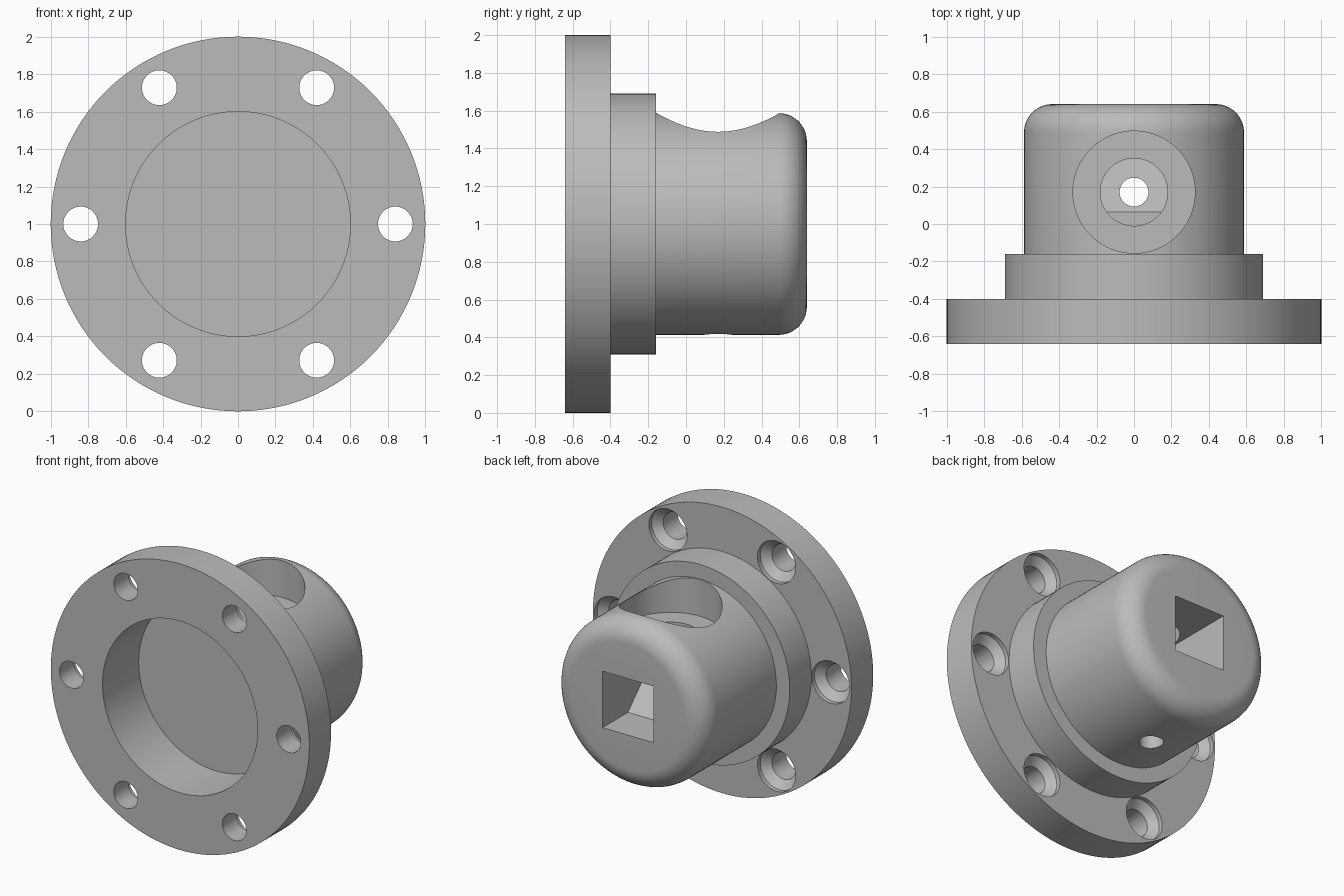
import bpy, bmesh, math
from mathutils import Matrix, Vector

if "Cube" in bpy.data.objects:
    bpy.data.objects.remove(bpy.data.objects["Cube"], do_unlink=True)

CENTRE = Vector((0, 0, 1))
ALONG_Y = Matrix.Rotation(-math.pi / 2, 4, 'X')   # turns the lathe axis from z to y


def finish(name, bm):
    bmesh.ops.remove_doubles(bm, verts=bm.verts, dist=1e-5)
    bmesh.ops.recalc_face_normals(bm, faces=bm.faces)
    mesh = bpy.data.meshes.new(name)
    bm.to_mesh(mesh)
    bm.free()
    obj = bpy.data.objects.new(name, mesh)
    bpy.context.collection.objects.link(obj)
    return obj


def lathe(name, profile, place, sides=96):
    """Solid of revolution from (radius, height) points, closed on the axis."""
    bm = bmesh.new()
    points = [(0, profile[0][1])] + profile + [(0, profile[-1][1])]
    verts = [bm.verts.new((r, 0, h)) for r, h in points]
    edges = [bm.edges.new(pair) for pair in zip(verts, verts[1:])]
    bmesh.ops.spin(bm, geom=verts + edges, cent=(0, 0, 0), axis=(0, 0, 1),
                   angle=2 * math.pi, steps=sides)
    bmesh.ops.remove_doubles(bm, verts=bm.verts, dist=1e-5)
    bm.transform(place)
    return finish(name, bm)


def cut(target, cutter):
    mod = target.modifiers.new(cutter.name, 'BOOLEAN')
    mod.operation, mod.solver, mod.object = 'DIFFERENCE', 'EXACT', cutter
    bpy.context.view_layer.objects.active = target
    bpy.ops.object.modifier_apply(modifier=mod.name)
    bpy.data.objects.remove(cutter, do_unlink=True)


# Flange, collar and rounded body with the front bore in one turned profile
FRONT, BACK = -0.64, 0.64
FILLET, BODY = 0.15, 0.587
profile = [(0.6, -0.24), (0.6, FRONT), (1, FRONT), (1, -0.4),
           (0.69, -0.4), (0.69, -0.16), (BODY, -0.16)]
for i in range(13):
    a = math.pi / 2 * i / 12
    profile.append((BODY - FILLET + FILLET * math.cos(a),
                    BACK - FILLET + FILLET * math.sin(a)))
axis = Matrix.Translation(CENTRE) @ ALONG_Y
body = lathe("flanged_body", profile, axis, 128)

# Six countersunk bolt holes
bolt = [(0.093, FRONT - 0.1), (0.093, -0.48), (0.147, -0.43), (0.147, -0.3)]
for k in range(6):
    a = k * math.pi / 3
    offset = Vector((0.84 * math.cos(a), 0, 0.84 * math.sin(a)))
    cut(body, lathe("bolt_hole", bolt, Matrix.Translation(CENTRE + offset) @ ALONG_Y, 48))

# Square outlet in the back with a sloping floor
bm = bmesh.new()
HALF = 0.197
side = [(0.8, 1 - HALF), (0.36, 1 - HALF), (0.36 - 2 * HALF, 1 + HALF), (0.8, 1 + HALF)]
face = bm.faces.new([bm.verts.new((-HALF, y, z)) for y, z in side])
extruded = bmesh.ops.extrude_face_region(bm, geom=[face])["geom"]
bmesh.ops.translate(bm, vec=(2 * HALF, 0, 0),
                    verts=[v for v in extruded if isinstance(v, bmesh.types.BMVert)])
cut(body, finish("square_outlet", bm))

# Stepped inlet from the top, then a drain straight through the bottom
inlet = Matrix.Translation((0, 0.17, 0))
cut(body, lathe("stepped_inlet", [(0.18, 1.1), (0.18, 1.33), (0.326, 1.33), (0.326, 1.8)], inlet))
cut(body, lathe("drain_hole", [(0.077, 0.3), (0.077, 1.25)], inlet, 48))

# Single grey finish
grey = bpy.data.materials.new("grey_metal")
grey.use_nodes = True
colour = (0.5, 0.5, 0.5, 1)
grey.diffuse_color = colour
grey.node_tree.nodes["Principled BSDF"].inputs["Base Color"].default_value = colour
body.data.materials.clear()
body.data.materials.append(grey)
for poly in body.data.polygons:
    poly.material_index = 0

bpy.ops.object.select_all(action='DESELECT')
body.select_set(True)
bpy.context.view_layer.objects.active = body
bpy.ops.object.shade_smooth_by_angle(angle=math.radians(30))
